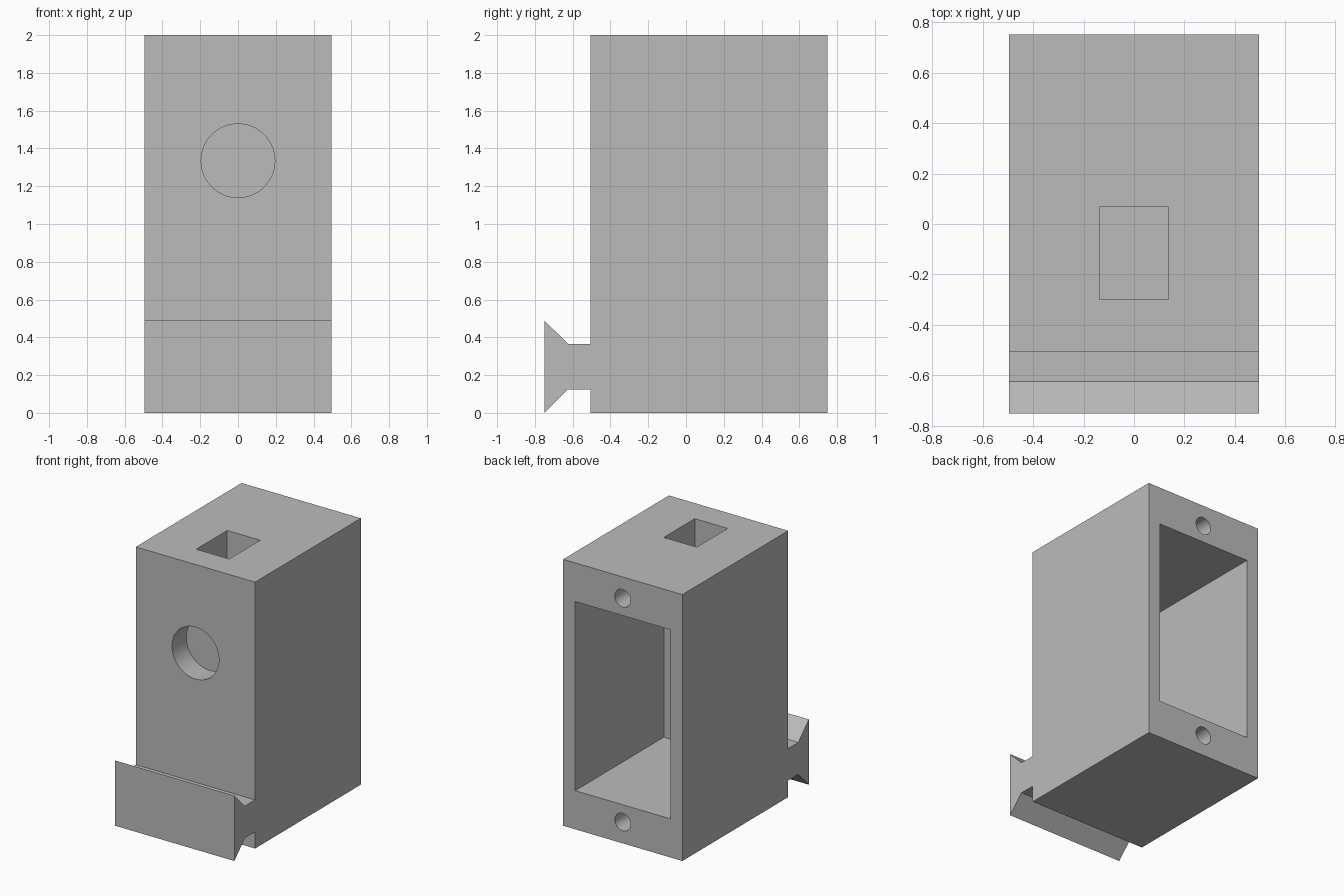
import bpy, bmesh, math
from mathutils import Matrix, Vector

if "Cube" in bpy.data.objects:
    bpy.data.objects.remove(bpy.data.objects["Cube"], do_unlink=True)

HALF_W = 0.495
BACK, FRONT, TOP = 0.75, -0.505, 2.0

grey = bpy.data.materials.new("plain_grey")
grey.use_nodes = True
colour = (0.5, 0.5, 0.5, 1)
grey.diffuse_color = colour
grey.node_tree.nodes["Principled BSDF"].inputs["Base Color"].default_value = colour


def add_object(name, bm):
    bmesh.ops.recalc_face_normals(bm, faces=bm.faces)
    mesh = bpy.data.meshes.new(name)
    bm.to_mesh(mesh)
    bm.free()
    mesh.materials.append(grey)
    obj = bpy.data.objects.new(name, mesh)
    bpy.context.collection.objects.link(obj)
    return obj


def box_cutter(name, low, high):
    low, high = Vector(low), Vector(high)
    bm = bmesh.new()
    bmesh.ops.create_cube(bm, size=1, matrix=Matrix.Translation((low + high) / 2)
                          @ Matrix.Diagonal((*(high - low), 1)))
    return add_object(name, bm)


def round_cutter(name, z, radius, y0, y1):
    bm = bmesh.new()
    place = Matrix.Translation((0, (y0 + y1) / 2, z)) @ Matrix.Rotation(math.pi / 2, 4, "X")
    bmesh.ops.create_cone(bm, cap_ends=True, segments=64, radius1=radius,
                          radius2=radius, depth=abs(y1 - y0), matrix=place)
    return add_object(name, bm)


# Housing with its dovetail rail, extruded across the width from one side profile
profile = [(BACK, 0), (BACK, TOP), (FRONT, TOP), (FRONT, 0.365), (-0.625, 0.365),
           (-0.75, 0.49), (-0.75, 0), (-0.625, 0.125), (FRONT, 0.125), (FRONT, 0)]
bm = bmesh.new()
side = bm.faces.new([bm.verts.new((-HALF_W, y, z)) for y, z in profile])
extruded = bmesh.ops.extrude_face_region(bm, geom=[side])["geom"]
bmesh.ops.translate(bm, vec=(2 * HALF_W, 0, 0),
                    verts=[v for v in extruded if isinstance(v, bmesh.types.BMVert)])
housing = add_object("housing", bm)

# Rear cavity, top slot, blind front pocket and two rear screw holes
cutters = [
    box_cutter("cavity_cutter", (-0.395, -0.302, 0.29), (0.395, BACK + 0.1, 1.71)),
    box_cutter("top_slot_cutter", (-0.137, -0.3, 1.6), (0.137, 0.068, TOP + 0.1)),
    round_cutter("front_pocket_cutter", 1.335, 0.195, FRONT - 0.1, FRONT + 0.17),
]
for z in (0.16, TOP - 0.16):
    cutters.append(round_cutter("screw_hole_cutter", z, 0.066, BACK - 0.4, BACK + 0.1))

bpy.context.view_layer.objects.active = housing
for cutter in cutters:
    cutter.hide_render = True
    cut = housing.modifiers.new(cutter.name, "BOOLEAN")
    cut.operation = "DIFFERENCE"
    cut.solver = "EXACT"
    cut.object = cutter
    bpy.ops.object.modifier_apply(modifier=cut.name)
for cutter in cutters:
    bpy.data.objects.remove(cutter, do_unlink=True)

# Smooth hole walls, sharp edges elsewhere
bpy.ops.object.select_all(action="DESELECT")
housing.select_set(True)
bpy.ops.object.shade_smooth_by_angle(angle=math.radians(30))
